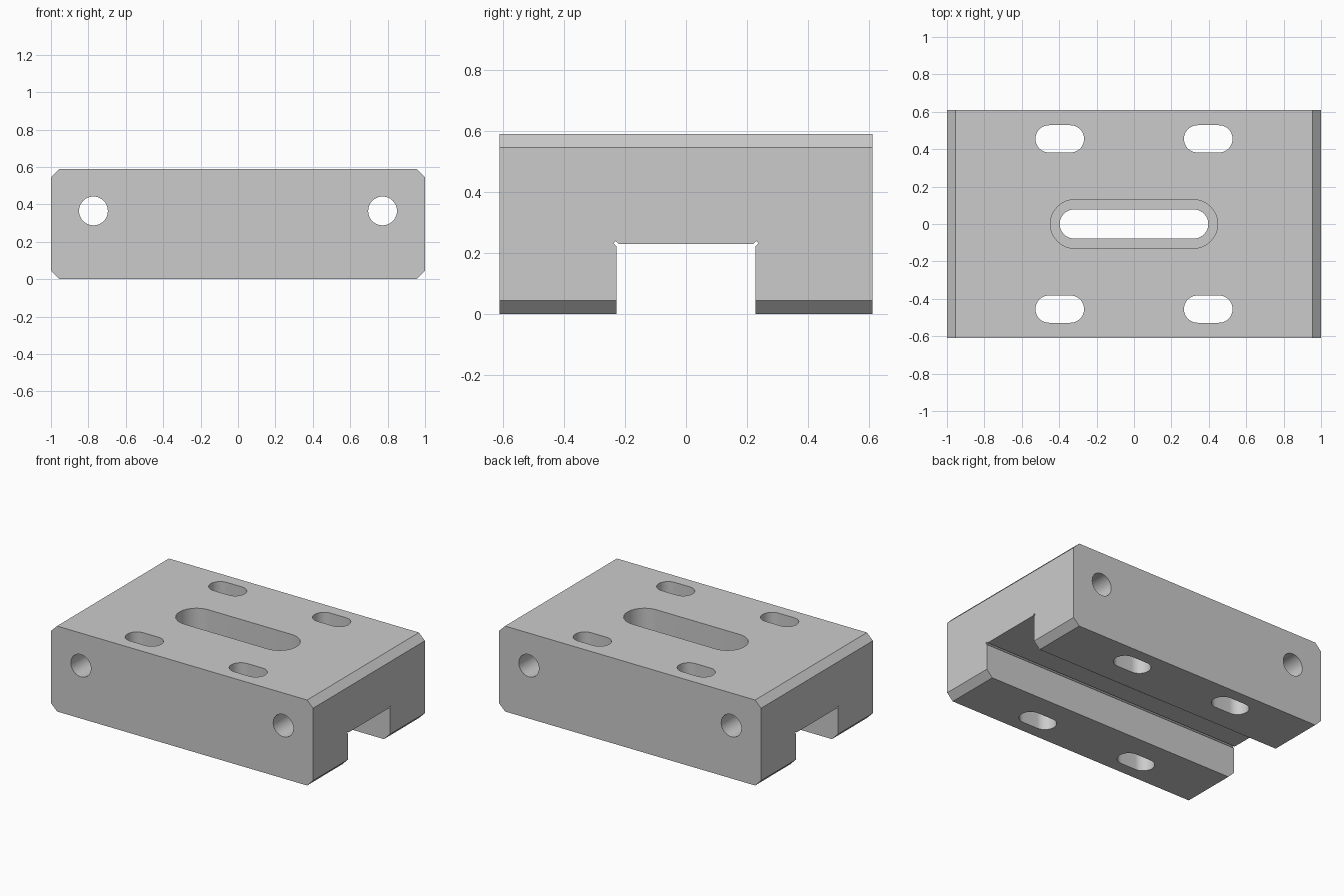
import bpy, bmesh, math
from mathutils import Vector

if "Cube" in bpy.data.objects:
    bpy.data.objects.remove(bpy.data.objects["Cube"])

L, W, H, C = 1.0, 0.61, 0.59, 0.045    # half length, half width, height, end chamfer

grey = bpy.data.materials.new("machined grey")
grey.diffuse_color = (0.6, 0.6, 0.6, 1)
grey.use_nodes = True
grey.node_tree.nodes["Principled BSDF"].inputs["Base Color"].default_value = grey.diffuse_color


def prism(name, points, extrude):
    """Closed outline of 3D points, extruded along a vector."""
    bm = bmesh.new()
    face = bm.faces.new([bm.verts.new(p) for p in points])
    top = bmesh.ops.extrude_face_region(bm, geom=[face])["geom"]
    verts = [v for v in top if isinstance(v, bmesh.types.BMVert)]
    bmesh.ops.translate(bm, verts=verts, vec=Vector(extrude))
    bmesh.ops.recalc_face_normals(bm, faces=bm.faces)
    mesh = bpy.data.meshes.new(name)
    bm.to_mesh(mesh)
    bm.free()
    mesh.materials.append(grey)
    ob = bpy.data.objects.new(name, mesh)
    bpy.context.collection.objects.link(ob)
    return ob


def slot_outline(half, r, n=24):
    """Rounded slot around the origin; half equal to r gives a circle."""
    pts, d = [], half - r
    for side, start in ((1, -90), (-1, 90)):
        for i in range(n + 1 if d > 0 else n):
            a = math.radians(start + 180 * i / n)
            pts.append((side * d + r * math.cos(a), r * math.sin(a)))
    return pts


def upright_slot(name, x, y, half, r, z0, z1):
    return prism(name, [(x + u, y + v, z0) for u, v in slot_outline(half, r)],
                 (0, 0, z1 - z0))


# Block with chamfered ends
outline = [(-L + C, 0), (L - C, 0), (L, C), (L, H - C),
           (L - C, H), (-L + C, H), (-L, H - C), (-L, C)]
block = prism("slotted_block", [(x, -W, z) for x, z in outline], (0, 2 * W, 0))

# Channel underneath, with small corner reliefs
half = [(0.228, -0.1), (0.228, 0.222), (0.238, 0.232), (0.230, 0.240), (0.220, 0.230)]
channel = half + [(-y, z) for y, z in reversed(half)]
cutters = [prism("channel_cutter", [(-1.2, y, z) for y, z in channel], (2.4, 0, 0))]

# Central slot with a wider recess
cutters.append(upright_slot("centre_slot_cutter", 0, 0, 0.397, 0.078, 0.1, 0.8))
cutters.append(upright_slot("recess_cutter", 0, 0, 0.447, 0.13, 0.39, 0.8))

for sx in (-1, 1):
    # Four short mounting slots
    for sy in (-1, 1):
        cutters.append(upright_slot("mount_slot_cutter", sx * 0.397, sy * 0.455,
                                    0.13, 0.073, -0.2, 0.8))
    # Cross holes from front to back
    cutters.append(prism("cross_hole_cutter",
                         [(sx * 0.773 + u, -0.8, 0.365 + v)
                          for u, v in slot_outline(0.077, 0.077)], (0, 1.6, 0)))

# Cut everything and bake the result
for c in cutters:
    mod = block.modifiers.new(c.name, 'BOOLEAN')
    mod.operation, mod.solver, mod.object = 'DIFFERENCE', 'EXACT', c
bpy.context.view_layer.update()
deps = bpy.context.evaluated_depsgraph_get()
baked = bpy.data.meshes.new_from_object(block.evaluated_get(deps))
block.modifiers.clear()
block.data = baked
for c in cutters:
    bpy.data.objects.remove(c)

# Smooth hole walls, sharp edges
bpy.context.view_layer.objects.active = block
block.select_set(True)
bpy.ops.object.shade_smooth_by_angle(angle=math.radians(30))
